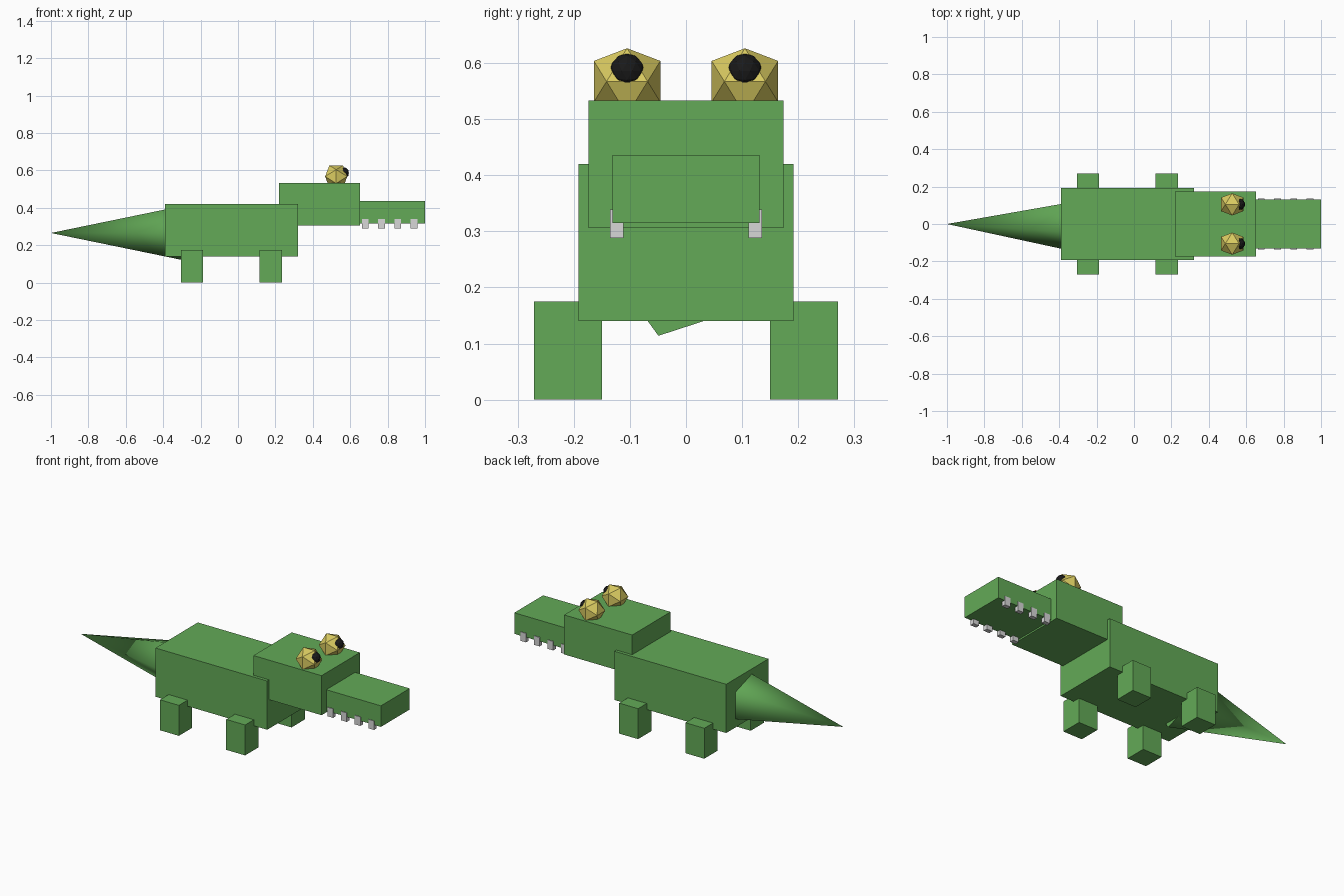
import bpy
import bmesh
from math import cos, sin, pi, radians, sqrt
from mathutils import Vector

cube = bpy.data.objects.get("Cube")
if cube:
    bpy.data.objects.remove(cube, do_unlink=True)


def material(name, rgb):
    mat = bpy.data.materials.new(name)
    mat.use_nodes = True
    mat.diffuse_color = (*rgb, 1)
    mat.node_tree.nodes["Principled BSDF"].inputs["Base Color"].default_value = (*rgb, 1)
    return mat


green = material("leaf green", (0.125, 0.40, 0.095))
gold = material("eye gold", (0.70, 0.60, 0.12))
black = material("pupil black", (0.01, 0.01, 0.01))
ivory = material("tooth grey", (0.68, 0.68, 0.68))


def finish(name, bm, mat):
    bmesh.ops.recalc_face_normals(bm, faces=bm.faces)
    mesh = bpy.data.meshes.new(name)
    bm.to_mesh(mesh)
    bm.free()
    mesh.materials.append(mat)
    obj = bpy.data.objects.new(name, mesh)
    bpy.context.collection.objects.link(obj)
    return obj


def box(name, x, y, z, mat):
    """Box from (min, max) ranges on each axis."""
    bm = bmesh.new()
    bmesh.ops.create_cube(bm, size=1)
    for v in bm.verts:
        v.co = [(a + b) / 2 + c * (b - a) for (a, b), c in zip((x, y, z), v.co)]
    return finish(name, bm, mat)


# Body, head and snout
box("body", (-0.39, 0.32), (-0.192, 0.192), (0.14, 0.42), green)
box("head", (0.22, 0.653), (-0.174, 0.174), (0.306, 0.533), green)
box("snout", (0.62, 1.0), (-0.131, 0.131), (0.315, 0.436), green)

# Five-sided tail, its wide end buried in the body
bm = bmesh.new()
tip = bm.verts.new((-1, 0, 0.265))
radius = 0.159
ring = [bm.verts.new((-0.265, radius * cos(a), 0.265 + radius * sin(a)))
        for a in (pi + 2 * pi * k / 5 for k in range(5))]
bm.faces.new(ring)
for k in range(5):
    bm.faces.new((tip, ring[k], ring[(k + 1) % 5]))
tail = finish("tail", bm, green)
bpy.ops.object.select_all(action="DESELECT")
tail.select_set(True)
bpy.context.view_layer.objects.active = tail
bpy.ops.object.shade_smooth_by_angle(angle=radians(80))

phi = (1 + sqrt(5)) / 2
for side, s in (("left", 1), ("right", -1)):
    # Legs
    for label, x in (("front", 0.175), ("back", -0.246)):
        box(f"{label}_leg_{side}", (x - 0.06, x + 0.06),
            sorted((s * 0.15, s * 0.271)), (0, 0.175), green)

    # Teeth along the lower snout edge
    for i in range(4):
        x = 0.681 + i * 0.0867
        box(f"tooth_{side}_{i + 1}", (x - 0.018, x + 0.018),
            sorted((s * 0.111, s * 0.135)), (0.288, 0.339), ivory)

    # Twenty-sided eye, edge-on to each axis
    bm = bmesh.new()
    centre = Vector((0.525, s * 0.105, 0.567))
    for a in (-1, 1):
        for b in (-phi, phi):
            for p in ((0, b, a), (a, 0, b), (b, a, 0)):
                bm.verts.new(centre + Vector(p) * 0.0366)
    bmesh.ops.convex_hull(bm, input=bm.verts)
    finish(f"eye_{side}", bm, gold)

    # Pupil on the front of the eye
    bm = bmesh.new()
    bmesh.ops.create_icosphere(bm, subdivisions=2, radius=0.031)
    bmesh.ops.translate(bm, verts=bm.verts, vec=(0.563, s * 0.105, 0.586))
    finish(f"pupil_{side}", bm, black)
